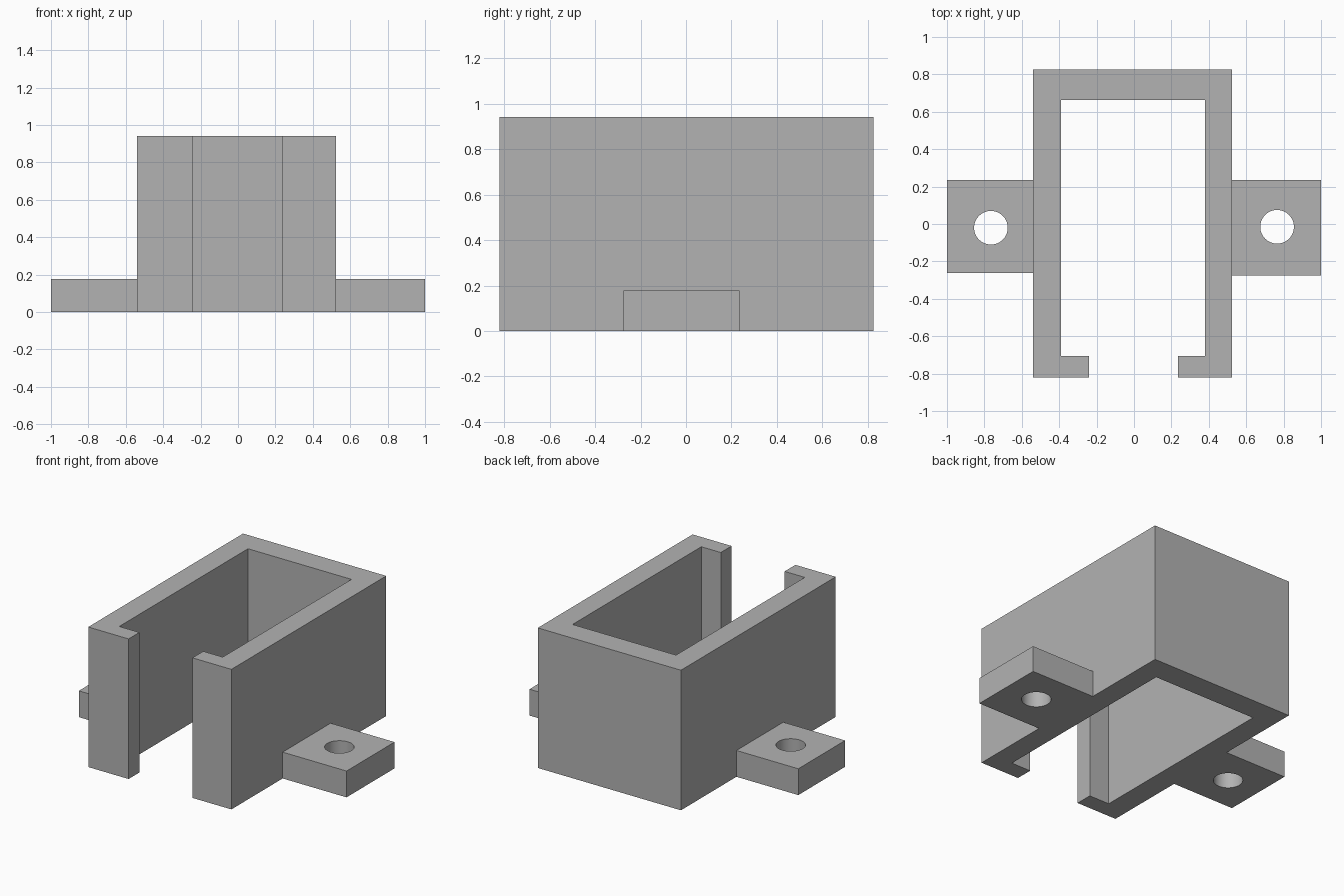
import bpy, bmesh
from math import cos, sin, tau

if "Cube" in bpy.data.objects:
    bpy.data.objects.remove(bpy.data.objects["Cube"])

grey = bpy.data.materials.new("plain_grey")
grey.use_nodes = True
colour = (0.45, 0.45, 0.45, 1)
grey.diffuse_color = colour
grey.node_tree.nodes["Principled BSDF"].inputs["Base Color"].default_value = colour


def extruded(name, loops, height):
    """Fill an outline (first loop) with holes (other loops) and raise it."""
    bm = bmesh.new()
    edges = []
    for loop in loops:
        verts = [bm.verts.new((x, y, 0)) for x, y in loop]
        edges += [bm.edges.new((v, verts[i - 1])) for i, v in enumerate(verts)]
    bmesh.ops.triangle_fill(bm, edges=edges, use_beauty=True, normal=(0, 0, 1))
    raised = bmesh.ops.extrude_face_region(bm, geom=bm.faces[:], use_keep_orig=True)
    top = [g for g in raised["geom"] if isinstance(g, bmesh.types.BMVert)]
    bmesh.ops.translate(bm, verts=top, vec=(0, 0, height))
    bmesh.ops.recalc_face_normals(bm, faces=bm.faces[:])
    mesh = bpy.data.meshes.new(name)
    bm.to_mesh(mesh)
    bm.free()
    mesh.materials.append(grey)
    obj = bpy.data.objects.new(name, mesh)
    bpy.context.collection.objects.link(obj)
    bpy.ops.object.select_all(action='DESELECT')
    obj.select_set(True)
    bpy.context.view_layer.objects.active = obj
    bpy.ops.object.shade_smooth_by_angle()
    return obj


def circle(cx, cy, r, n=48):
    return [(cx + r * cos(tau * i / n), cy + r * sin(tau * i / n)) for i in range(n)]


# Open-fronted holder wall with two inward lips
left, right, front, back = 0.525, -0.54, -0.82, 0.825
in_left, in_right, in_front, in_back = 0.38, -0.39, -0.705, 0.663
lip_left, lip_right = 0.235, -0.24
extruded("holder_wall", [[
    (lip_right, front), (lip_right, in_front), (in_right, in_front),
    (in_right, in_back), (in_left, in_back), (in_left, in_front),
    (lip_left, in_front), (lip_left, front), (left, front),
    (left, back), (right, back), (right, front)]], 0.942)

# Mounting tabs with screw holes
for name, x0, x1, y0, hole_x, hole_y in (
        ("right_mounting_tab", -1, right, -0.263, -0.765, -0.02),
        ("left_mounting_tab", left, 1, -0.275, 0.765, -0.015)):
    plate = [(x0, y0), (x1, y0), (x1, 0.235), (x0, 0.235)]
    extruded(name, [plate, circle(hole_x, hole_y, 0.09)], 0.177)
